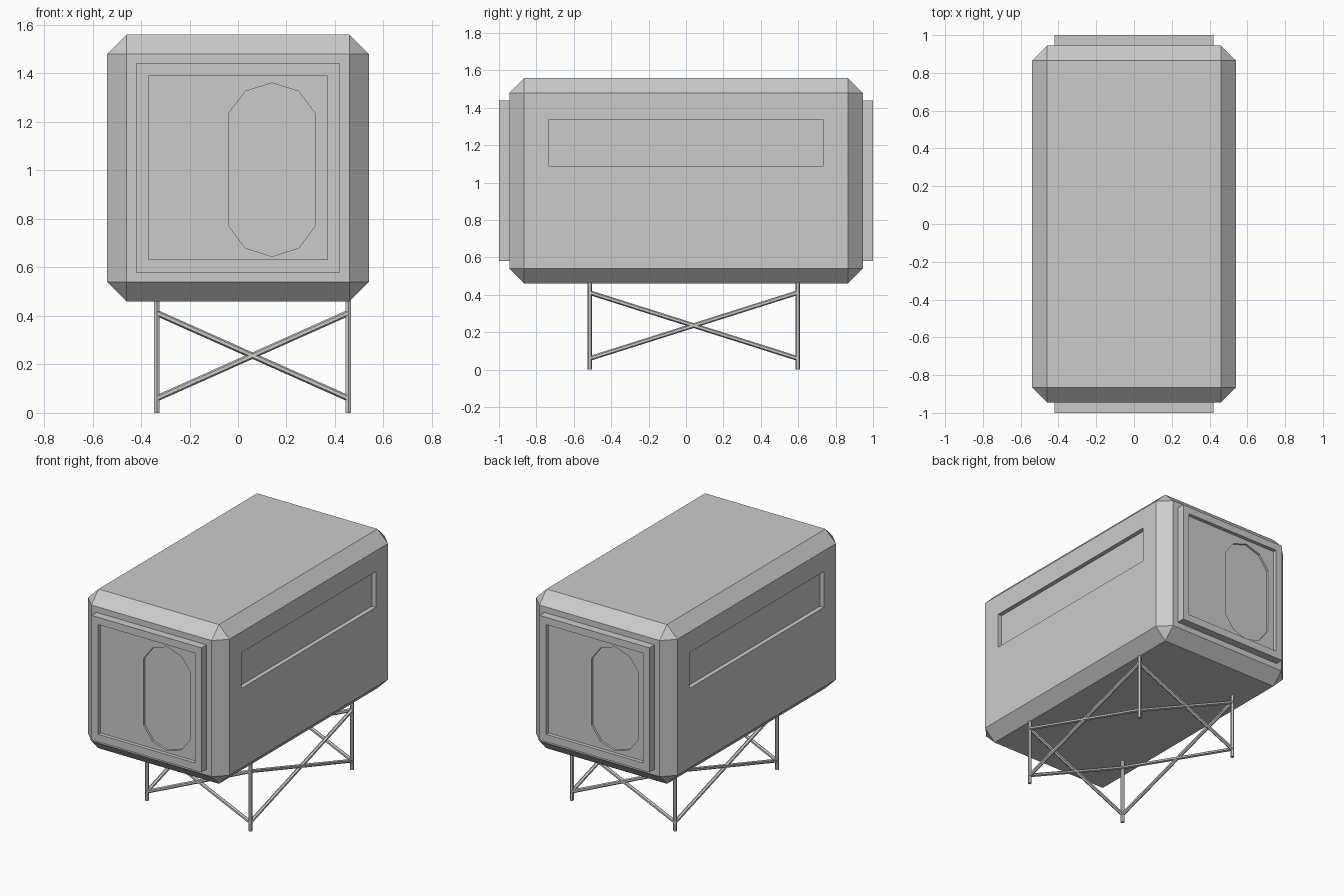
import bpy, bmesh, math
from mathutils import Vector

if "Cube" in bpy.data.objects:
    bpy.data.objects.remove(bpy.data.objects["Cube"])


def make_object(name, bm):
    bmesh.ops.recalc_face_normals(bm, faces=bm.faces[:])
    mesh = bpy.data.meshes.new(name)
    bm.to_mesh(mesh)
    bm.free()
    obj = bpy.data.objects.new(name, mesh)
    bpy.context.collection.objects.link(obj)
    return obj


def box(name, lo, hi, chamfer=0):
    lo, hi = Vector(lo), Vector(hi)
    bm = bmesh.new()
    bmesh.ops.create_cube(bm, size=1)
    for v in bm.verts:
        v.co = (lo + hi) / 2 + v.co * (hi - lo)
    if chamfer:
        bmesh.ops.bevel(bm, geom=bm.edges[:], offset=chamfer, segments=1,
                        affect='EDGES')
    return make_object(name, bm)


def prism(name, outline, y0, y1):
    bm = bmesh.new()
    face = bm.faces.new([bm.verts.new((x, y0, z)) for x, z in outline])
    ext = bmesh.ops.extrude_face_region(bm, geom=[face])
    for v in ext["geom"]:
        if isinstance(v, bmesh.types.BMVert):
            v.co.y = y1
    return make_object(name, bm)


def cut(obj, cutter):
    cutter.hide_render = True
    mod = obj.modifiers.new("cut", 'BOOLEAN')
    mod.operation, mod.solver, mod.object = 'DIFFERENCE', 'EXACT', cutter
    bpy.context.view_layer.objects.active = obj
    bpy.ops.object.modifier_apply(modifier=mod.name)
    bpy.data.objects.remove(cutter)


def rod(name, a, b, radius=0.0125):
    a, b = Vector(a), Vector(b)
    bm = bmesh.new()
    bmesh.ops.create_cone(bm, cap_ends=True, segments=6, radius1=radius,
                          radius2=radius, depth=(b - a).length)
    obj = make_object(name, bm)
    obj.location = (a + b) / 2
    obj.rotation_euler = (b - a).to_track_quat('Z', 'Y').to_euler()
    return obj


# Chamfered cabin with a recessed long window on each side
cabin = box("cabin_body", (-0.54, -0.945, 0.46), (0.54, 0.945, 1.56), 0.08)
for s in (-1, 1):
    xs = sorted((s * 0.51, s * 0.7))
    cut(cabin, box("window_cutter", (xs[0], -0.733, 1.09), (xs[1], 0.733, 1.337)))

# End panel with stepped recess and rounded hatch opening
panel = box("front_panel", (-0.42, -1.0, 0.58), (0.42, -0.94, 1.44))
cut(panel, box("recess_cutter", (-0.37, -1.1, 0.632), (0.37, -0.975, 1.39)))
quarter = [(0.18, 0.23), (0.11, 0.323), (0, 0.358)]
half = quarter + [(-x, z) for x, z in quarter[1::-1]]
ring = half + [(-x, -z) for x, z in half]
hatch = [(0.14 + x, 1.003 + z) for x, z in ring]
cut(panel, prism("hatch_cutter", hatch, -1.1, -0.96))

# Rear panel is the front one turned half way round
rear = panel.copy()
rear.name = "rear_panel"
rear.rotation_euler.z = math.pi
bpy.context.collection.objects.link(rear)

# Stand: four legs joined by crossed braces on every side
corners = [(-0.335, -0.515), (0.455, -0.515), (0.455, 0.597), (-0.335, 0.597)]
for i, (x, y) in enumerate(corners):
    nx, ny = corners[(i + 1) % 4]
    rod(f"leg_{i}", (x, y, 0), (x, y, 0.475))
    rod(f"brace_{i}_up", (x, y, 0.06), (nx, ny, 0.412))
    rod(f"brace_{i}_down", (x, y, 0.412), (nx, ny, 0.06))
